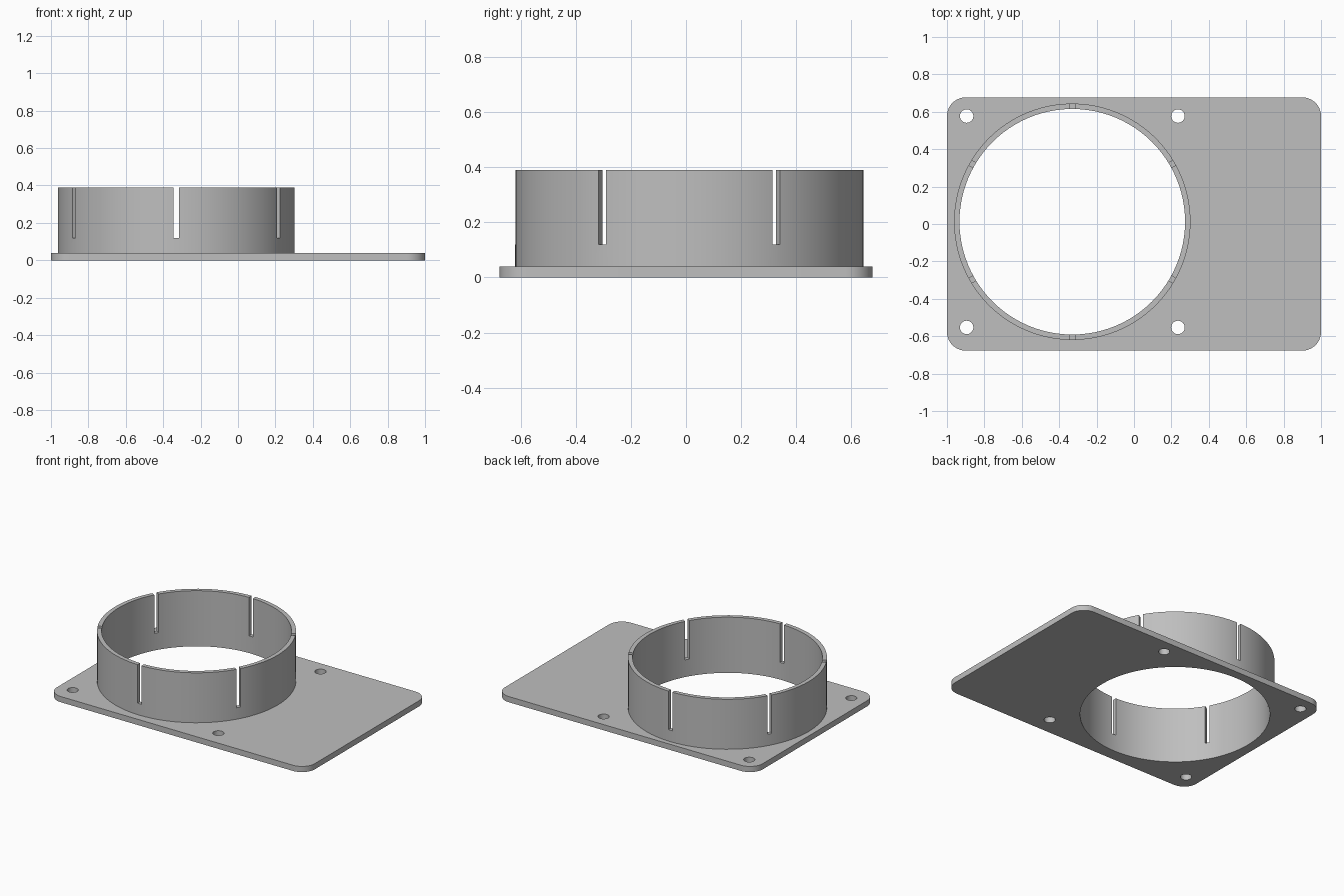
import bpy
import bmesh
from math import radians, cos, sin
from mathutils import Matrix, Vector

cube = bpy.data.objects.get("Cube")
if cube:
    bpy.data.objects.remove(cube, do_unlink=True)

CX, CY = -0.33, 0.012          # collar axis
OUTER, INNER = 0.632, 0.603
PLATE_TOP, COLLAR_TOP, SLOT_BOTTOM = 0.04, 0.39, 0.12

grey = bpy.data.materials.new("plain grey")
grey.use_nodes = True
colour = (0.52, 0.52, 0.52, 1)
grey.diffuse_color = colour
grey.node_tree.nodes["Principled BSDF"].inputs["Base Color"].default_value = colour


def new_object(name, bm):
    bmesh.ops.recalc_face_normals(bm, faces=bm.faces)
    mesh = bpy.data.meshes.new(name)
    bm.to_mesh(mesh)
    bm.free()
    mesh.materials.append(grey)
    obj = bpy.data.objects.new(name, mesh)
    bpy.context.collection.objects.link(obj)
    return obj


def add_cylinder(bm, x, y, radius, bottom, top, sides):
    bmesh.ops.create_cone(
        bm, cap_ends=True, segments=sides, radius1=radius, radius2=radius,
        depth=top - bottom, matrix=Matrix.Translation((x, y, (bottom + top) / 2)))


def cut(obj, bm):
    """Subtract the shapes in bm from obj, then discard them."""
    cutter = new_object("cutter", bm)
    cutter.hide_render = True
    mod = obj.modifiers.new("cut", 'BOOLEAN')
    mod.operation = 'DIFFERENCE'
    mod.solver = 'EXACT'
    mod.object = cutter
    bpy.context.view_layer.objects.active = obj
    bpy.ops.object.modifier_apply(modifier=mod.name)
    bpy.data.objects.remove(cutter, do_unlink=True)


def smooth(obj):
    bpy.ops.object.select_all(action='DESELECT')
    obj.select_set(True)
    bpy.context.view_layer.objects.active = obj
    bpy.ops.object.shade_smooth_by_angle(angle=radians(30))


# Mounting plate: box with rounded vertical corners
bm = bmesh.new()
bmesh.ops.create_cube(bm, size=1, matrix=Matrix.Translation((0, 0, PLATE_TOP / 2))
                      @ Matrix.Diagonal((2, 1.354, PLATE_TOP, 1)))
corners = [e for e in bm.edges if abs(e.verts[0].co.z - e.verts[1].co.z) > 0.01]
bmesh.ops.bevel(bm, geom=corners, offset=0.1, segments=10, profile=0.5, affect='EDGES')
plate = new_object("mounting_plate", bm)

# Large opening and four screw holes
bm = bmesh.new()
add_cylinder(bm, CX, CY, INNER, -0.1, 0.2, 96)
for sx in (-1, 1):
    for sy in (-1, 1):
        add_cylinder(bm, CX + sx * 0.565, CY + sy * 0.565, 0.036, -0.1, 0.2, 32)
cut(plate, bm)
smooth(plate)

# Collar: thin tube standing on the plate
bm = bmesh.new()
add_cylinder(bm, CX, CY, OUTER, PLATE_TOP, COLLAR_TOP, 96)
collar = new_object("duct_collar", bm)
bm = bmesh.new()
add_cylinder(bm, CX, CY, INNER, -0.1, 0.6, 96)
cut(collar, bm)

# Six slots around the rim
bm = bmesh.new()
for i in range(6):
    turn = radians(30 + 60 * i)
    place = (Matrix.Translation((CX, CY, SLOT_BOTTOM + 0.2))
             @ Matrix.Rotation(turn, 4, 'Z')
             @ Matrix.Translation((OUTER, 0, 0))
             @ Matrix.Diagonal((0.2, 0.03, 0.4, 1)))
    bmesh.ops.create_cube(bm, size=1, matrix=place)
cut(collar, bm)
smooth(collar)
